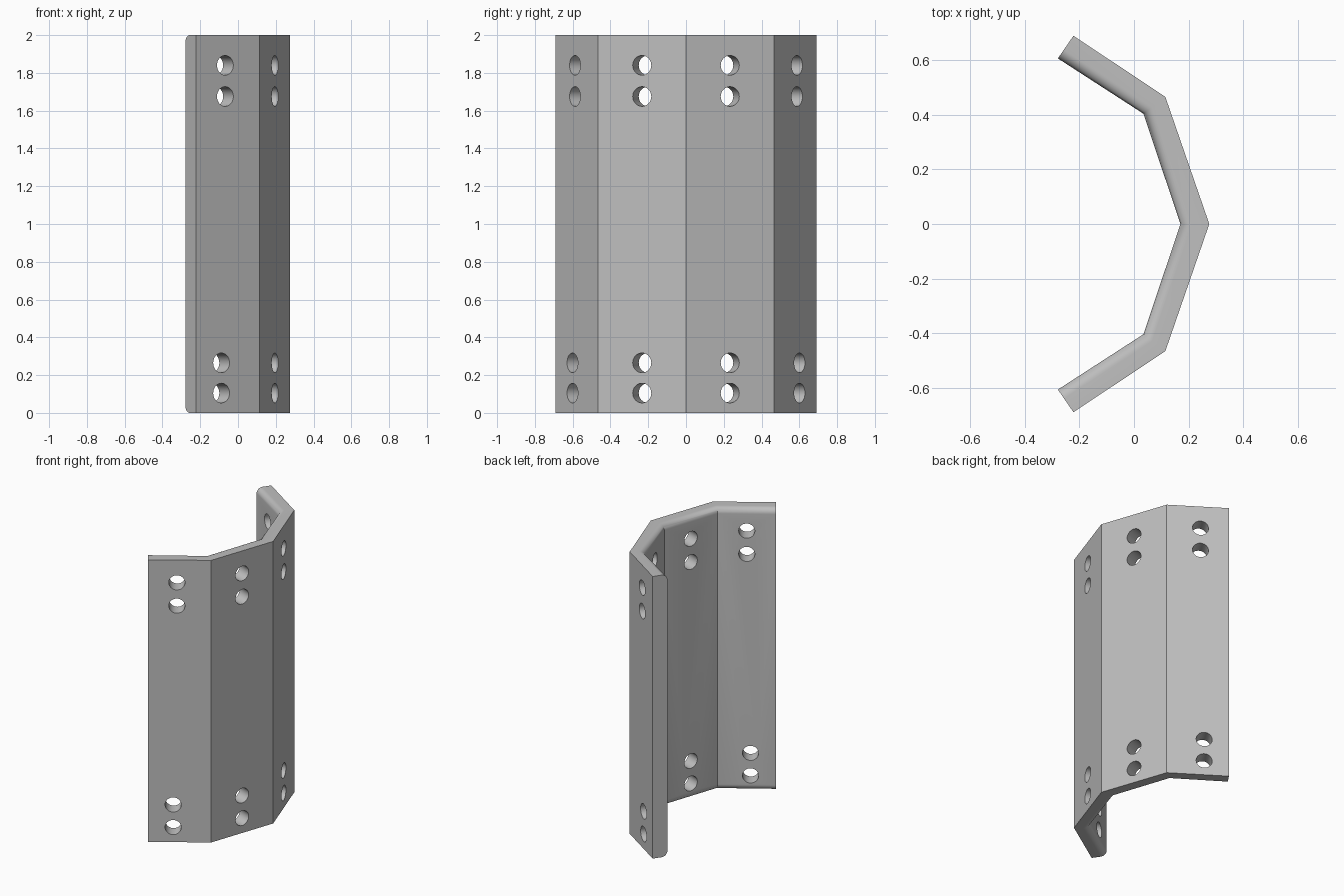
import bpy
import bmesh
import math
from mathutils import Vector, Matrix

cube = bpy.data.objects.get("Cube")
if cube:
    bpy.data.objects.remove(cube, do_unlink=True)

HEIGHT, THICK, FILLET, HOLE_R = 2.0, 0.1, 0.04, 0.052

# Plain grey metal
grey = bpy.data.materials.new("plain grey")
grey.use_nodes = True
colour = (0.52, 0.52, 0.52, 1)
grey.diffuse_color = colour
grey.node_tree.nodes["Principled BSDF"].inputs["Base Color"].default_value = colour


def new_object(name, bm):
    bmesh.ops.recalc_face_normals(bm, faces=bm.faces[:])
    mesh = bpy.data.meshes.new(name)
    bm.to_mesh(mesh)
    bm.free()
    obj = bpy.data.objects.new(name, mesh)
    bpy.context.collection.objects.link(obj)
    return obj


# Plan of the folded plate: outer and inner corners, mirrored front to back
half_outer = [(-0.222, 0.69), (0.115, 0.466), (0.276, 0)]
half_inner = [(-0.279, 0.607), (0.035, 0.404), (0.17, 0)]


def mirrored(half):
    return [Vector(p) for p in half + [(x, -y) for x, y in half[-2::-1]]]


outer, inner = mirrored(half_outer), mirrored(half_inner)

# Plate cross-section as (depth fraction, z), inner edges rounded
arc = [i * math.pi / 16 for i in range(9)]
top = [(1 - FILLET / THICK * (1 - math.sin(a)),
        HEIGHT - FILLET * (1 - math.cos(a))) for a in arc]
section = [(0, 0), (0, HEIGHT)] + top + [(t, HEIGHT - z) for t, z in reversed(top)]

# Folded plate: section swept through the mitred corners
bm = bmesh.new()
rings = []
for o, i in zip(outer, inner):
    rings.append([bm.verts.new((*o.lerp(i, t), z)) for t, z in section])
n = len(section)
for a, b in zip(rings, rings[1:]):
    for k in range(n):
        m = (k + 1) % n
        bm.faces.new((a[k], a[m], b[m], b[k]))
bm.faces.new(rings[0])
bm.faces.new(rings[-1][::-1])
plate = new_object("folded_plate", bm)
plate.data.materials.append(grey)

# Bolt holes: pairs near the top and bottom of every panel
bm = bmesh.new()
for p, q, end_panel in zip(outer, outer[1:], (True, False, False, True)):
    along = (q - p).normalized()
    normal = Vector((-along.y, along.x, 0))
    for z in (0.105, 0.265, 1.675, 1.84):
        centre = (p + q) / 2
        if end_panel:
            x = -0.068 if z > 1 else -0.088
            centre = p.lerp(q, (x - p.x) / (q.x - p.x))
        turn = normal.to_track_quat('Z', 'Y').to_matrix().to_4x4()
        place = Matrix.Translation((centre.x, centre.y, z)) @ turn
        bmesh.ops.create_cone(bm, cap_ends=True, segments=40, radius1=HOLE_R,
                              radius2=HOLE_R, depth=0.3, matrix=place)
cutter = new_object("hole_cutter", bm)
cutter.data.materials.append(grey)
cutter.hide_render = True

cut = plate.modifiers.new("bolt_holes", 'BOOLEAN')
cut.operation = 'DIFFERENCE'
cut.solver = 'EXACT'
cut.object = cutter

bpy.ops.object.select_all(action='DESELECT')
plate.select_set(True)
bpy.context.view_layer.objects.active = plate
bpy.ops.object.modifier_apply(modifier=cut.name)
bpy.data.objects.remove(cutter, do_unlink=True)
bpy.ops.object.shade_smooth_by_angle(angle=math.radians(30))
